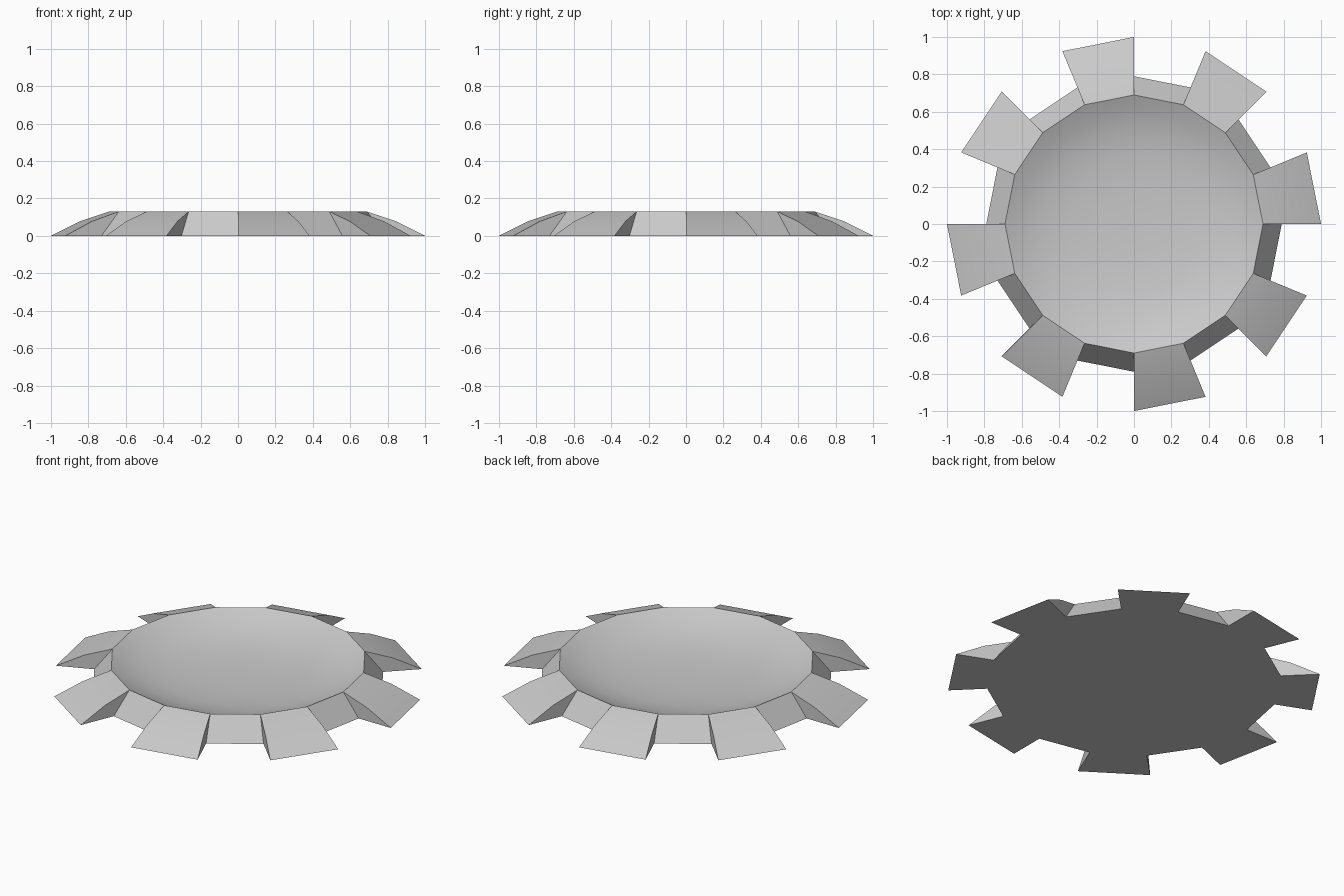
import bpy, bmesh, math

cube = bpy.data.objects.get("Cube")
if cube:
    bpy.data.objects.remove(cube, do_unlink=True)

SIDES = 16
RIM = (0.69, 0.13)
TAB = [RIM, (0.845, 0.078), (1.0, 0.0)]      # outer slope of a raised tab
GAP = [RIM, (0.79, 0.0)]                     # outer slope between tabs
BOWL = [RIM, (0.61, 0.092), (0.5, 0.058), (0.37, 0.035), (0.19, 0.024)]

grey = bpy.data.materials.new("stone grey")
grey.use_nodes = True
colour = (0.59, 0.59, 0.59, 1)
grey.diffuse_color = colour
grey.node_tree.nodes["Principled BSDF"].inputs["Base Color"].default_value = colour

bm = bmesh.new()


def ring_points(profile):
    """One column of vertices per corner of the rim."""
    columns = []
    for i in range(SIDES):
        a = math.tau * i / SIDES
        columns.append([bm.verts.new((r * math.cos(a), r * math.sin(a), z))
                        for r, z in profile])
    return columns


def strip(left, right):
    for k in range(len(left) - 1):
        bm.faces.new((left[k], left[k + 1], right[k + 1], right[k]))


# Bowl and its centre
bowl = ring_points(BOWL)
tabs = ring_points(TAB[1:])
gaps = ring_points(GAP[1:])
centre = bm.verts.new((0, 0, 0.02))
outline = []
for i in range(SIDES):
    j = (i + 1) % SIDES
    strip(bowl[i], bowl[j])
    bm.faces.new((bowl[i][-1], bowl[j][-1], centre))

    # Alternating tabs and gaps around the rim
    outer = tabs if i % 2 == 0 else gaps
    strip([bowl[i][0]] + outer[i], [bowl[j][0]] + outer[j])
    outline += [outer[i][-1], outer[j][-1]]

    # Side wall where a tab meets a gap
    bm.faces.new([bowl[i][0]] + tabs[i] + gaps[i])

# Flat underside
bm.faces.new(outline)
bmesh.ops.recalc_face_normals(bm, faces=bm.faces)

mesh = bpy.data.meshes.new("crater_ring")
bm.to_mesh(mesh)
bm.free()
mesh.materials.append(grey)
crater = bpy.data.objects.new("crater_ring", mesh)
bpy.context.collection.objects.link(crater)

# Smooth bowl and tabs, crisp rim and walls
bpy.ops.object.select_all(action='DESELECT')
crater.select_set(True)
bpy.context.view_layer.objects.active = crater
bpy.ops.object.shade_smooth_by_angle(angle=math.radians(20))
